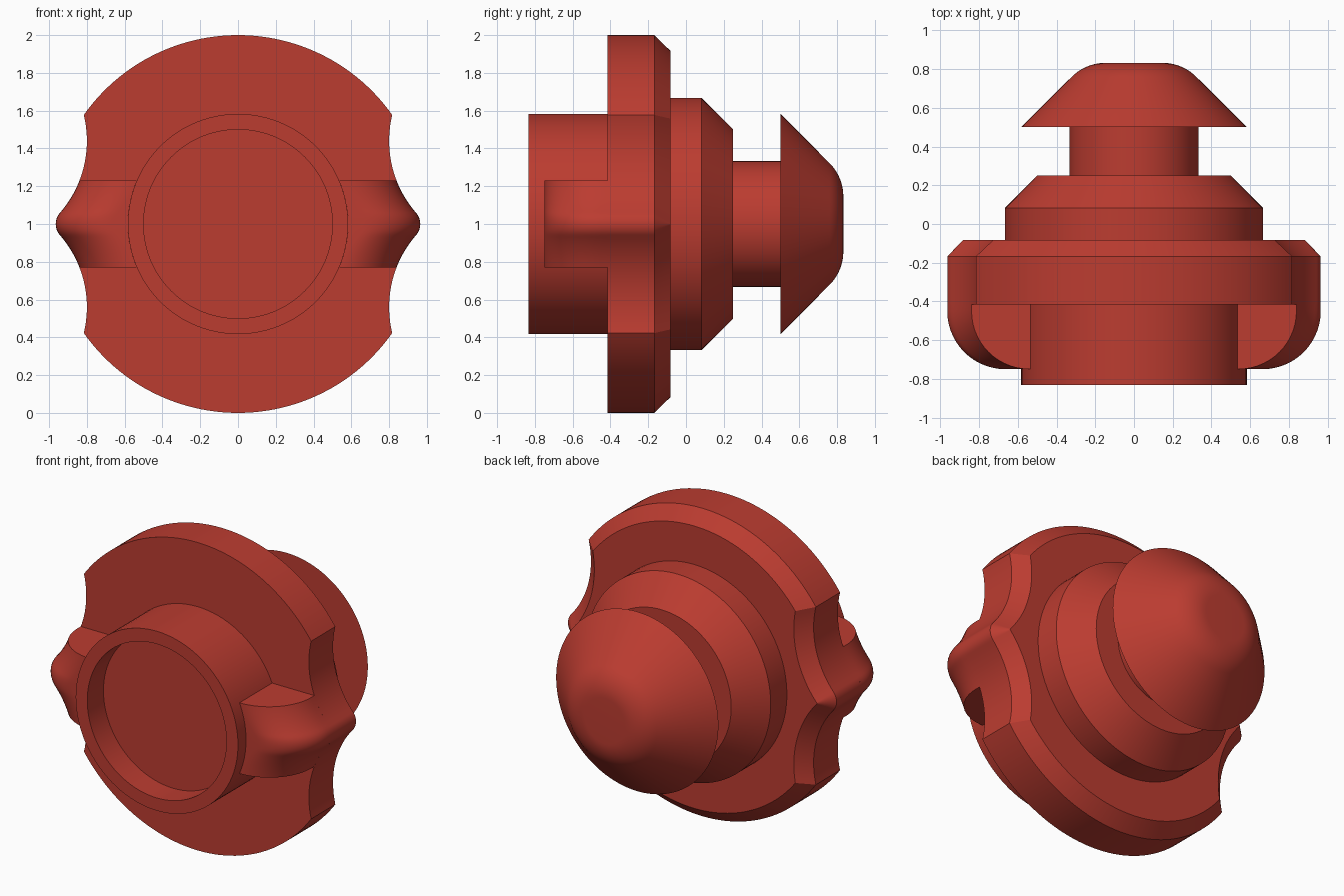
import bpy, bmesh
from math import sin, cos, atan2, sqrt, pi, hypot, radians

if "Cube" in bpy.data.objects:
    bpy.data.objects.remove(bpy.data.objects["Cube"])

CZ = 1.0                        # height of the turning axis (runs along y)
NX, NZ, NR = 1.38, 0.44, 0.58   # finger notch: arc centre and radius
TX, TR = 0.876, 0.089           # rounded side tip: arc centre and radius
FRONT, SHOULDER, BACK = -0.415, -0.167, -0.083   # flange planes along y

red = bpy.data.materials.new("red")
red.diffuse_color = (0.50, 0.045, 0.03, 1)
red.use_nodes = True
red.node_tree.nodes["Principled BSDF"].inputs["Base Color"].default_value = red.diffuse_color


def finish(name, bm):
    bmesh.ops.remove_doubles(bm, verts=bm.verts, dist=1e-5)
    bmesh.ops.recalc_face_normals(bm, faces=bm.faces)
    me = bpy.data.meshes.new(name)
    bm.to_mesh(me)
    bm.free()
    me.materials.append(red)
    ob = bpy.data.objects.new(name, me)
    bpy.context.collection.objects.link(ob)
    return ob


def bridge(bm, rings, closed=True):
    """Skin a list of equally long point rings with quads."""
    rows = [[bm.verts.new(p) for p in ring] for ring in rings]
    n = len(rows[0])
    for a, b in zip(rows, rows[1:]):
        for i in range(n if closed else n - 1):
            j = (i + 1) % n
            bm.faces.new((a[i], a[j], b[j], b[i]))
    return rows


def lathe(name, profile, n=96):
    """Turn (radius, y) points around the y axis; radius 0 ends in a flat cap."""
    bm = bmesh.new()
    rings = [[(r * cos(2 * pi * i / n), y, CZ + r * sin(2 * pi * i / n)) for i in range(n)]
             for r, y in profile if r > 0]
    rows = bridge(bm, rings)
    if profile[-1][0] == 0:
        bm.faces.new(rows[-1])
    return finish(name, bm)


def arc(cx, cz, r, a0, a1, n):
    return [(cx + r * cos(a0 + (a1 - a0) * i / n), cz + r * sin(a0 + (a1 - a0) * i / n))
            for i in range(n + 1)]


def outline(inset):
    """Flange outline moved inwards: disc, finger notches and side tips."""
    R, N, T = 1 - inset, NR + inset, TR - inset
    d = hypot(NX, NZ)
    ang = atan2(NZ, NX)
    corner = ang + math_acos((R * R + d * d - N * N) / (2 * R * d))
    start = atan2(R * sin(corner) - NZ, R * cos(corner) - NX) % (2 * pi)
    tip = atan2(NZ, NX - TX)
    q = arc(TX, 0, T, 0, tip, 8)
    q += arc(NX, NZ, N, tip + pi, start, 20)[1:]
    q += arc(0, 0, R, corner, pi / 2, 24)[1:]
    half = q + [(-x, z) for x, z in reversed(q[:-1])]
    return half + [(x, -z) for x, z in reversed(half[1:-1])]


def math_acos(v):
    return atan2(sqrt(1 - v * v), v)


# Flange with chamfered back edge, front and back faces left open at the hubs
outer, inner = outline(0), outline(0.083)


def at(pts, y):
    return [(x, y, CZ + z) for x, z in pts]


def hub(pts, r):
    return [(x * r / hypot(x, z), z * r / hypot(x, z)) for x, z in pts]


bm = bmesh.new()
bridge(bm, [at(hub(outer, 0.575), FRONT), at(outer, FRONT), at(outer, SHOULDER),
            at(inner, BACK), at(hub(inner, 0.66), BACK)])
finish("flange", bm)

# Front cup, stepped collar with neck, and mushroom head
lathe("front_cup", [(0.583, FRONT), (0.583, -0.833), (0.5, -0.833), (0.5, -0.667), (0, -0.667)])
lathe("collar_and_neck", [(0.667, BACK), (0.667, 0.083), (0.5, 0.25), (0.333, 0.25), (0.333, 0.5)])
dome = arc(0.146, 0.583, 0.25, pi / 4, pi / 2, 10)
lathe("head", [(0.333, 0.5), (0.583, 0.5)] + dome + [(0, 0.833)])


# Side grips: flange tip outline carried forward and rounded over to the cup
def tip_x(z):
    z = abs(z)
    if z < 0.0585:
        return TX + sqrt(TR * TR - z * z)
    return NX - sqrt(NR * NR - (z - NZ) ** 2)


for name, side in (("right_grip", 1), ("left_grip", -1)):
    rows = []
    for i in range(41):
        z = 0.23 * (2 * i / 40 - 1)
        x = tip_x(z)
        cup = sqrt(0.583 ** 2 - z * z)
        prof = [(x, FRONT)] + arc(x - 0.3, -0.45, 0.3, 0, -pi / 2, 14) + [(cup, -0.75)]
        if i in (0, 40):
            ends = [(side * cup, FRONT, CZ + z)]
        rows.append([(side * px, py, CZ + z) for px, py in prof])
    bm = bmesh.new()
    skin = bridge(bm, rows, closed=False)
    for row, pts in ((skin[0], rows[0]), (skin[-1], rows[-1])):
        bm.faces.new(row + [bm.verts.new((pts[-1][0], FRONT, pts[-1][2]))])
    finish(name, bm)

# Smooth shading with crisp edges
bpy.ops.object.select_all(action='SELECT')
bpy.context.view_layer.objects.active = bpy.data.objects["flange"]
bpy.ops.object.shade_smooth_by_angle(angle=radians(30))
